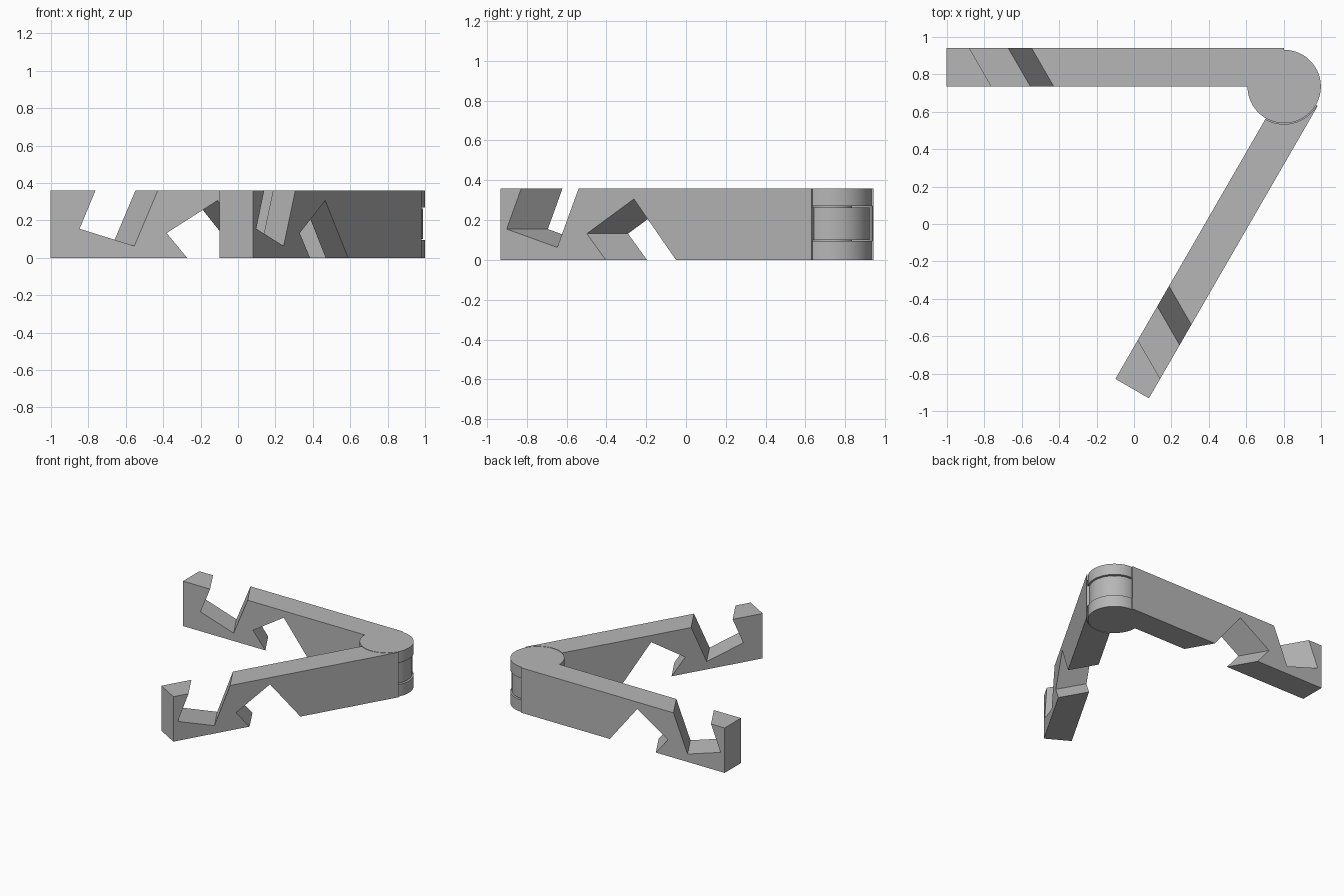
import bpy, bmesh, math
from mathutils import Matrix, Vector

if "Cube" in bpy.data.objects:
    bpy.data.objects.remove(bpy.data.objects["Cube"], do_unlink=True)

PIVOT = Vector((0.803, 0.735, 0))
LENGTH, WIDTH, HEIGHT = 1.805, 0.207, 0.36
SKEW = math.tan(math.radians(30))
LOW, HIGH, GAP = 0.095, 0.27, 0.006        # knuckle heights and clearance
KNUCKLE_R, MIDDLE_R, CLEAR_R, PIN_R = 0.196, 0.186, 0.201, 0.1

grey = bpy.data.materials.new("plain_grey")
grey.use_nodes = True
grey.diffuse_color = (0.47, 0.47, 0.47, 1)
grey.node_tree.nodes["Principled BSDF"].inputs["Base Color"].default_value = grey.diffuse_color


def finish(name, bm):
    bmesh.ops.recalc_face_normals(bm, faces=bm.faces)
    mesh = bpy.data.meshes.new(name)
    bm.to_mesh(mesh)
    bm.free()
    mesh.materials.append(grey)
    ob = bpy.data.objects.new(name, mesh)
    bpy.context.collection.objects.link(ob)
    return ob


def prism(name, profile, w0, w1, along, across, skew=0):
    """Sweep a (distance, height) profile across the arm, optionally skewed."""
    bm = bmesh.new()
    rings = [[bm.verts.new(PIVOT + along * (d + w * skew) + across * w + Vector((0, 0, z)))
              for d, z in profile] for w in (w0, w1)]
    bm.faces.new(rings[0])
    bm.faces.new(rings[1])
    n = len(profile)
    for i in range(n):
        j = (i + 1) % n
        bm.faces.new((rings[0][i], rings[0][j], rings[1][j], rings[1][i]))
    return finish(name, bm)


def cylinder(name, radius, z0, z1):
    bm = bmesh.new()
    bmesh.ops.create_cone(bm, cap_ends=True, segments=96, radius1=radius, radius2=radius,
                          depth=z1 - z0,
                          matrix=Matrix.Translation(PIVOT + Vector((0, 0, (z0 + z1) / 2))))
    return finish(name, bm)


def combine(ob, tool, operation):
    mod = ob.modifiers.new("combine", "BOOLEAN")
    mod.operation, mod.object, mod.solver = operation, tool, "EXACT"
    bpy.ops.object.select_all(action="DESELECT")
    bpy.context.view_layer.objects.active = ob
    ob.select_set(True)
    bpy.ops.object.modifier_apply(modifier=mod.name)
    bpy.data.objects.remove(tool, do_unlink=True)


BAR = [(0, 0), (LENGTH, 0), (LENGTH, HEIGHT), (0, HEIGHT)]
UPPER_NOTCH = [(1.548, 0.40), (1.65, 0.155), (1.357, 0.063), (1.215, 0.40)]
LOWER_NOTCH = [(1.042, -0.04), (1.185, 0.132), (0.912, 0.306), (0.636, -0.04)]


def arm(name, along, across, clearances, knuckles):
    ob = prism(name, BAR, 0, WIDTH, along, across)
    # skewed hook notches
    for notch in (UPPER_NOTCH, LOWER_NOTCH):
        combine(ob, prism("notch_cutter", notch, -0.05, WIDTH + 0.05, along, across, SKEW),
                "DIFFERENCE")
    # room for the other arm's knuckles, then this arm's own
    for z0, z1 in clearances:
        combine(ob, cylinder("clearance_cutter", CLEAR_R, z0, z1), "DIFFERENCE")
    for radius, z0, z1 in knuckles:
        combine(ob, cylinder("knuckle", radius, z0, z1), "UNION")
    return ob


back_arm = arm("back_arm", Vector((-1, 0, 0)), Vector((0, 1, 0)),
               [(LOW, HIGH)],
               [(KNUCKLE_R, 0, LOW), (KNUCKLE_R, HIGH, HEIGHT)])

s, c = math.sin(math.radians(60)), math.cos(math.radians(60))
front_arm = arm("front_arm", Vector((-c, -s, 0)), Vector((s, -c, 0)),
                [(-0.05, LOW + GAP), (HIGH - GAP, HEIGHT + 0.05)],
                [(MIDDLE_R, LOW + GAP, HIGH - GAP)])

hinge_pin = cylinder("hinge_pin", PIN_R, LOW - 0.02, HIGH + 0.02)

# smooth round knuckles, crisp edges
bpy.ops.object.select_all(action="DESELECT")
for ob in (back_arm, front_arm, hinge_pin):
    ob.select_set(True)
bpy.context.view_layer.objects.active = back_arm
bpy.ops.object.shade_smooth_by_angle(angle=math.radians(30))
